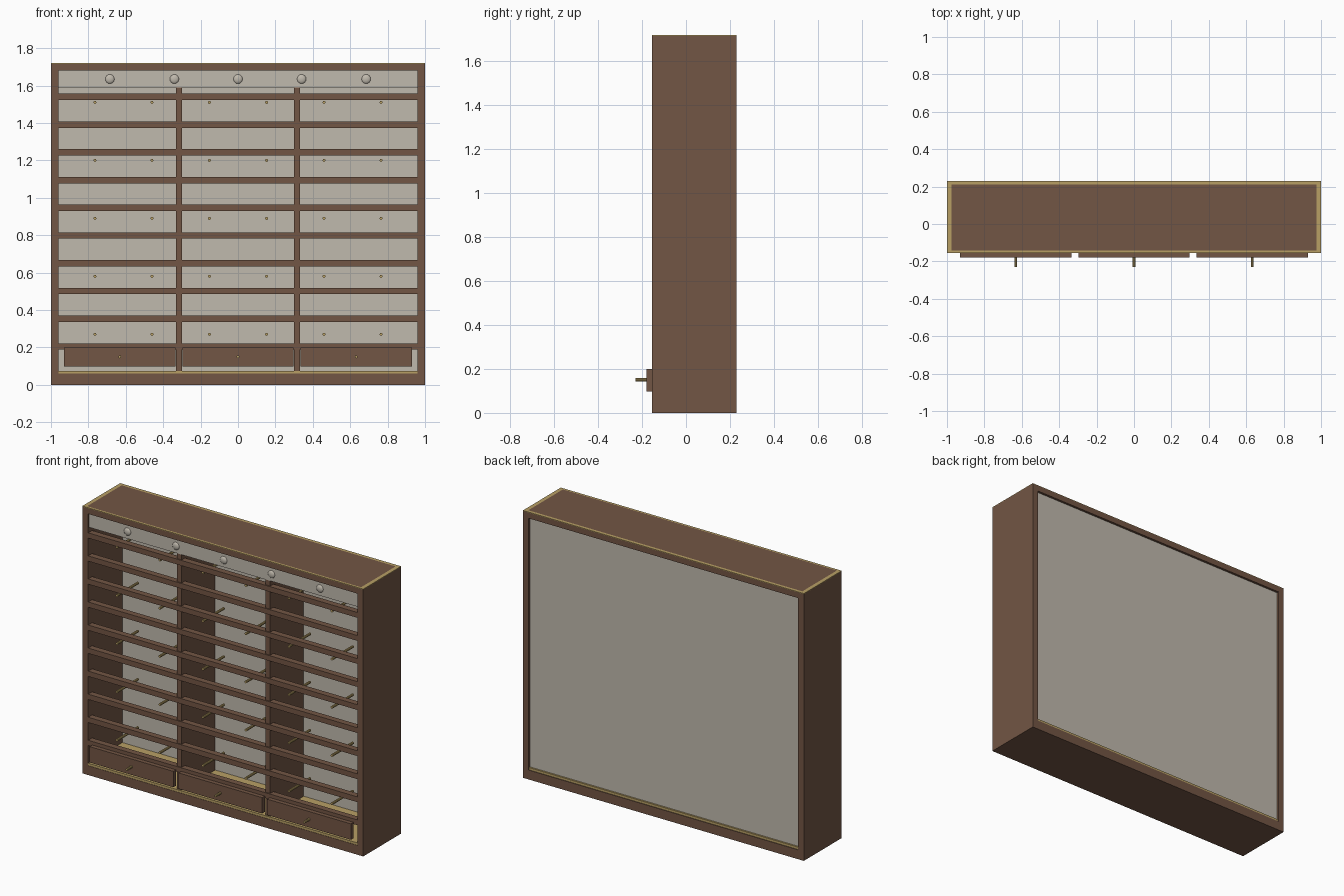
import bpy, math

if "Cube" in bpy.data.objects:
    bpy.data.objects.remove(bpy.data.objects["Cube"])

def material(name, col):
    m = bpy.data.materials.new(name)
    m.diffuse_color = (*col, 1)
    m.use_nodes = True
    m.node_tree.nodes["Principled BSDF"].inputs["Base Color"].default_value = m.diffuse_color
    return m

WOOD = material("brown wood", (0.17, 0.092, 0.058))
PALE = material("pale grey panel", (0.53, 0.49, 0.42))
GOLD = material("brass", (0.48, 0.35, 0.13))

def box(name, x, y, z, mat):
    """Box from (min, max) pairs on each axis."""
    c = [(a + b) / 2 for a, b in (x, y, z)]
    bpy.ops.mesh.primitive_cube_add(size=1, location=c)
    o = bpy.context.object
    o.name = name
    o.scale = [b - a for a, b in (x, y, z)]
    bpy.ops.object.transform_apply(location=False, rotation=False, scale=True)
    o.data.materials.append(mat)
    return o

def rod(name, x, z, y0, y1, r, mat):
    """Small cylinder along y."""
    bpy.ops.mesh.primitive_cylinder_add(vertices=10, radius=r, depth=y1 - y0,
        location=(x, (y0 + y1) / 2, z), rotation=(math.pi / 2, 0, 0))
    o = bpy.context.object
    o.name = name
    o.data.materials.append(mat)
    bpy.ops.object.shade_smooth_by_angle()
    return o

F, B, H = -0.155, 0.23, 1.72   # front, back, height

# Carcass: plinth, sides, top
box("plinth", (-1, 1), (F, B), (0, 0.06), WOOD)
for s in (-1, 1):
    box("side_panel", sorted((s * 0.96, s)), (F, B), (0.06, 1.716), WOOD)
box("top_board", (-0.96, 0.96), (F, B), (1.68, 1.716), WOOD)

# Brass border around the top, brass floor inside
box("top_trim_front", (-1, 1), (F, F + 0.014), (1.716, H), GOLD)
box("top_trim_back", (-1, 1), (B - 0.02, B), (1.716, H), GOLD)
for s in (-1, 1):
    box("top_trim_side", sorted((s * 0.975, s)), (F + 0.014, B - 0.02), (1.716, H), GOLD)
box("top_inlay", (-0.975, 0.975), (F + 0.014, B - 0.02), (1.716, H), WOOD)
box("brass_floor", (-0.96, 0.96), (F + 0.002, B - 0.004), (0.06, 0.075), GOLD)

# Back panel and header board with round bosses
box("back_panel", (-0.96, 0.96), (0.195, 0.215), (0.075, 1.68), PALE)
box("header_board", (-0.96, 0.96), (-0.145, -0.125), (1.59, 1.68), PALE)
for x in (-0.685, -0.34, 0, 0.34, 0.685):
    bpy.ops.mesh.primitive_uv_sphere_add(segments=16, ring_count=8, radius=0.025,
                                         location=(x, -0.143, 1.635))
    o = bpy.context.object
    o.name = "header_boss"
    o.scale = (1, 0.5, 1)
    o.data.materials.append(PALE)
    bpy.ops.object.shade_smooth_by_angle()

# Dividers
for x in (-0.315, 0.315):
    box("divider", (x - 0.016, x + 0.016), (-0.145, 0.195), (0.075, 1.59), WOOD)

# Front rails
for i in range(10):
    z = 0.205 + i * 0.1483
    box("front_rail", (-0.96, 0.96), (-0.152, -0.112), (z - 0.017, z + 0.017), WOOD)

# Pegs, two per bay in five rows
for i in range(5):
    for x in (-0.765, -0.46, -0.153, 0.153, 0.46, 0.765):
        rod("peg", x, 0.27 + i * 0.31, -0.14, 0.075, 0.008, GOLD)

# Drawer fronts with knobs
for x in (-0.632, 0, 0.632):
    box("drawer_front", (x - 0.298, x + 0.298), (-0.18, -0.153), (0.098, 0.2), WOOD)
    rod("drawer_knob", x, 0.15, -0.23, -0.178, 0.008, GOLD)
